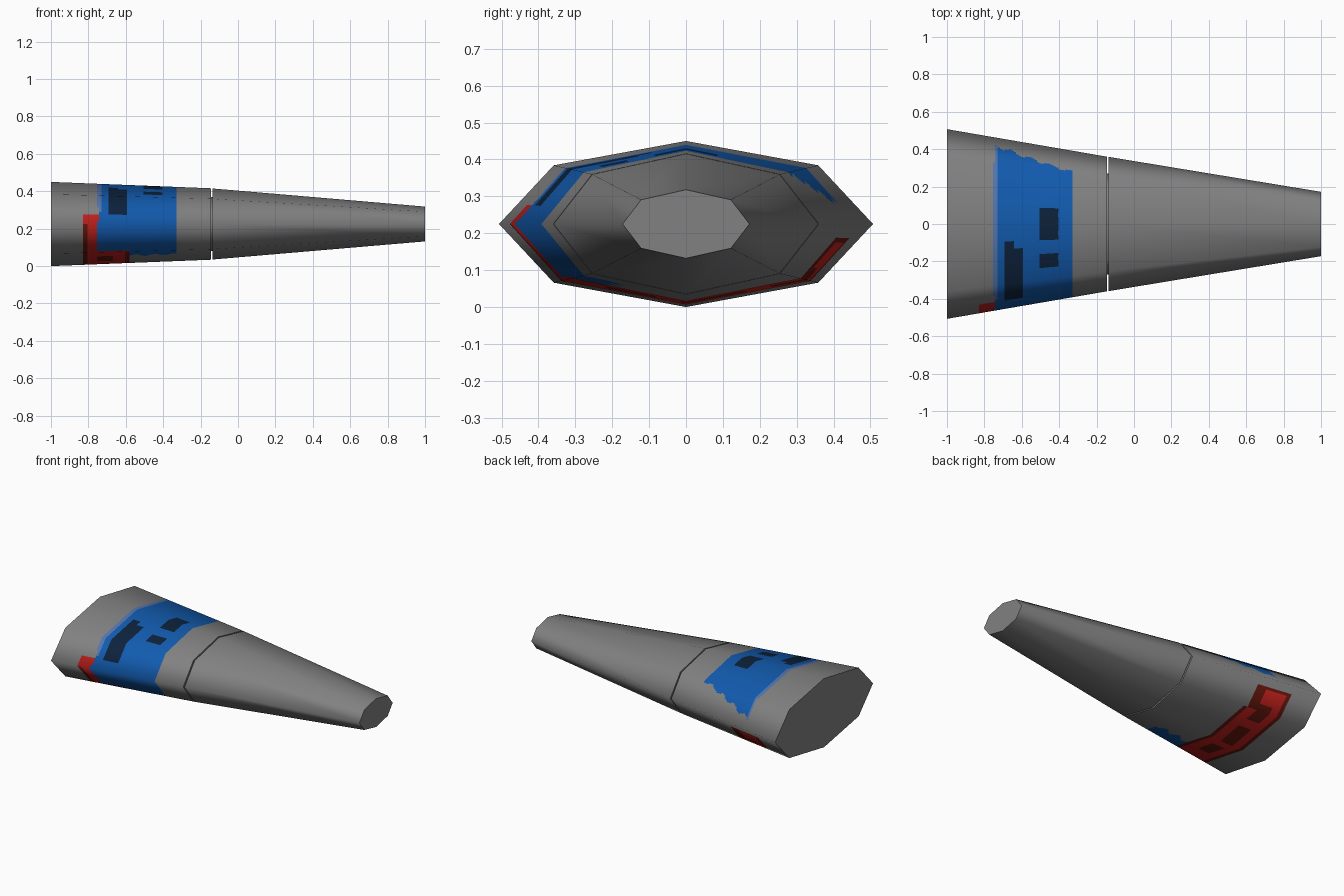
import bpy
import math
from mathutils import Vector

if "Cube" in bpy.data.objects:
    bpy.data.objects.remove(bpy.data.objects["Cube"])

CZ = 0.225  # height of the centre line


def material(name, rgb):
    m = bpy.data.materials.new(name)
    m.diffuse_color = (*rgb, 1)
    m.use_nodes = True
    m.node_tree.nodes["Principled BSDF"].inputs["Base Color"].default_value = m.diffuse_color
    return m


MATS = [material("hull grey", (0.22, 0.22, 0.22)),
        material("paint blue", (0.006, 0.105, 0.43)),
        material("dark navy", (0.004, 0.016, 0.045)),
        material("paint red", (0.55, 0.015, 0.012)),
        material("dark red", (0.13, 0.008, 0.004)),
        material("faded blue", (0.09, 0.18, 0.42))]
GREY, BLUE, NAVY, RED, DARK_RED, FADED = range(6)


def section_point(x, t, a, b):
    """Point on the tapered octagon; t runs 0..8, 0 = +y, 2 = top, 4 = -y, 6 = bottom."""
    (x0, hy0, hz0), (x1, hy1, hz1) = a, b
    f = (x - x0) / (x1 - x0)
    hy, hz = hy0 + (hy1 - hy0) * f, hz0 + (hz1 - hz0) * f
    k = math.floor(t)
    corner = lambda c: Vector((x, hy * math.cos(c * math.pi / 4), CZ + hz * math.sin(c * math.pi / 4)))
    return corner(k).lerp(corner(k + 1), t - k)


def smooth_normal(x, t, a, b):
    """Normal blended between the octagon corners."""
    def corner(k):
        along = section_point(b[0], k, a, b) - section_point(a[0], k, a, b)
        around = section_point(x, k + 1, a, b) - section_point(x, k - 1, a, b)
        return around.cross(along).normalized()
    k = math.floor(t)
    return corner(k).lerp(corner(k + 1), t - k).normalized()


def octagon_taper(name, a, b, xs, per_side=1, rule=lambda x, t: GREY):
    n = 8 * per_side
    verts, norms = [], []
    for x in xs:
        for j in range(n):
            verts.append(section_point(x, j / per_side, a, b))
            norms.append(smooth_normal(x, j / per_side, a, b))
    faces, ids = [], []
    for i in range(len(xs) - 1):
        for j in range(n):
            p, q = i * n + j, i * n + (j + 1) % n
            faces.append((p, q, q + n, p + n))
            ids.append(rule((xs[i] + xs[i + 1]) / 2, (j + 0.5) / per_side))
    # flat end caps
    last = (len(xs) - 1) * n
    faces += [tuple(reversed(range(n))), tuple(range(last, last + n))]
    ids += [GREY, GREY]
    me = bpy.data.meshes.new(name)
    me.from_pydata(verts, [], faces)
    for m in MATS:
        me.materials.append(m)
    me.polygons.foreach_set("material_index", ids)
    me.polygons.foreach_set("use_smooth", [True] * len(faces))
    loops = []
    for p in me.polygons:
        if p.index >= len(faces) - 2:
            loops += [tuple(p.normal)] * p.loop_total
        else:
            loops += [tuple(norms[v]) for v in p.vertices]
    me.normals_split_custom_set(loops)
    ob = bpy.data.objects.new(name, me)
    bpy.context.collection.objects.link(ob)
    return ob


def inside(x, t, x0, x1, t0, t1):
    return x0 < x < x1 and t0 < t < t1


# plain dark blocks on the blue and red paint: x range, t range
NAVY_BLOCKS = [(-0.69, -0.59, 2.42, 3.66), (-0.69, -0.645, 2.30, 2.42),
               (-0.51, -0.405, 1.69, 2.31), (-0.51, -0.405, 2.55, 2.81)]
RED_BLOCKS = [(-0.755, -0.67, 5.35, 5.75), (-0.755, -0.67, 5.95, 6.5),
              (-0.755, -0.67, 6.7, 7.2)]


def paint(x, t):
    wobble = 0.06 * math.sin(x * 60)
    # blue wrap over the top and the -y side
    blue_start = 0.3 + 0.7 * (x + 0.75) / 0.42 + wobble
    blue_end = 4.95 if x < -0.58 else 5.35 + wobble
    left = -0.755 if 1.0 < t < 3.4 or t > 3.9 else -0.745
    if inside(x, t, left, -0.329, blue_start, blue_end):
        if any(inside(x, t, *r) for r in NAVY_BLOCKS):
            return NAVY
        return FADED if x < -0.735 and t < 3.6 else BLUE
    # red wrap under the bottom, with a dark border
    red_right = -0.58 if t < 7 else -0.62 + wobble * 0.3
    if inside(x, t, -0.831, red_right, 3.67, 7.77):
        if t < 5:
            return DARK_RED if x < -0.81 and t > 4.0 else RED
        if x < -0.80 or x > red_right - 0.03 or t > 7.65:
            return DARK_RED
        return DARK_RED if any(inside(x, t, *r) for r in RED_BLOCKS) else RED
    return GREY


# octagon sizes along the body: x, half width, half height
WIDE, MID_A = (-1.0, 0.507, 0.225), (-0.145, 0.36, 0.191)
MID_B, TIP = (-0.137, 0.359, 0.190), (1.0, 0.172, 0.093)

# painted wide body
columns = [-1.0] + [-0.83 + 0.0125 * i for i in range(41)] + [MID_A[0]]
octagon_taper("wide_body", WIDE, MID_A, columns, 24, paint)

# plain tapering body
octagon_taper("tapered_body", MID_B, TIP, [MID_B[0], TIP[0]])

# inner core seen in the gap between the two bodies
octagon_taper("joint_core", (-0.2, 0.272, 0.146), (-0.08, 0.268, 0.144), [-0.2, -0.08])
